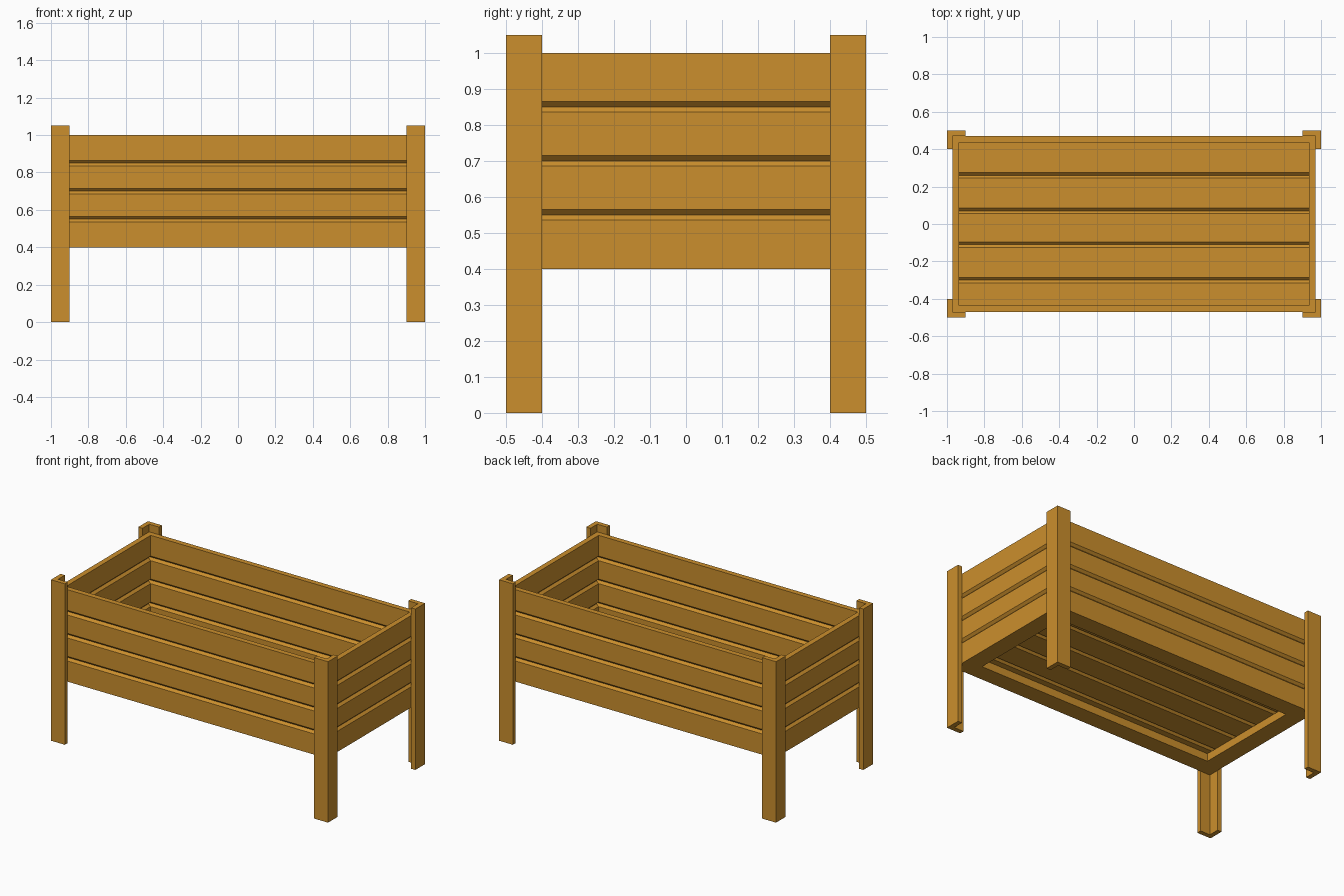
import bpy
import bmesh
from mathutils import Vector

cube = bpy.data.objects.get("Cube")
if cube:
    bpy.data.objects.remove(cube, do_unlink=True)

# Single wood colour
COLOUR = (0.60, 0.275, 0.026, 1.0)
wood = bpy.data.materials.new("warm wood")
wood.use_nodes = True
wood.diffuse_color = COLOUR
bsdf = wood.node_tree.nodes["Principled BSDF"]
bsdf.inputs["Base Color"].default_value = COLOUR
bsdf.inputs["Roughness"].default_value = 0.8

OUT_X, OUT_Y = 0.97, 0.47      # outer faces of the walls
THICK = 0.035                  # board thickness
IN_X, IN_Y = OUT_X - THICK, OUT_Y - THICK
BOTTOM, TOP = 0.4, 1.0
GROOVE = 0.015                 # board edge chamfer


def extrude_profile(name, points, offset):
    """Make a prism from a closed loop of points and an extrusion vector."""
    bm = bmesh.new()
    face = bm.faces.new([bm.verts.new(p) for p in points])
    new = bmesh.ops.extrude_face_region(bm, geom=[face])["geom"]
    verts = [v for v in new if isinstance(v, bmesh.types.BMVert)]
    bmesh.ops.translate(bm, verts=verts, vec=Vector(offset))
    bmesh.ops.recalc_face_normals(bm, faces=bm.faces)
    mesh = bpy.data.meshes.new(name)
    bm.to_mesh(mesh)
    bm.free()
    mesh.materials.append(wood)
    obj = bpy.data.objects.new(name, mesh)
    bpy.context.collection.objects.link(obj)
    return obj


def board_profile(lo, hi, near, far, cut_lo, cut_hi):
    """Board section as (width, depth) pairs, with chamfers on chosen edges."""
    a = GROOVE if cut_lo else 0
    b = GROOVE if cut_hi else 0
    loop = [(lo + a, near), (hi - b, near)]
    if b:
        loop += [(hi, near + b), (hi, far - b)]
    loop += [(hi - b, far), (lo + a, far)]
    if a:
        loop += [(lo, far - a), (lo, near + a)]
    return loop


# Four walls of four stacked boards
ROWS = 4
step = (TOP - BOTTOM) / ROWS
for i in range(ROWS):
    lo = BOTTOM + i * step
    cuts = (i > 0, i < ROWS - 1)
    for side, sign in (("front", -1), ("back", 1)):
        section = board_profile(lo, lo + step, IN_Y, OUT_Y, *cuts)
        extrude_profile(f"{side}_wall_board_{i + 1}",
                        [(-OUT_X, sign * d, z) for z, d in section],
                        (2 * OUT_X, 0, 0))
    for side, sign in (("right", -1), ("left", 1)):
        section = board_profile(lo, lo + step, IN_X, OUT_X, *cuts)
        extrude_profile(f"{side}_wall_board_{i + 1}",
                        [(sign * d, -IN_Y, z) for z, d in section],
                        (0, 2 * IN_Y, 0))

# Floor boards running along the length
FLOOR = BOTTOM + 0.05
edges = [-IN_Y, -0.30, -0.11, 0.07, 0.26, IN_Y]
for i, (lo, hi) in enumerate(zip(edges, edges[1:])):
    section = board_profile(lo, hi, FLOOR, FLOOR + THICK, i > 0, hi < IN_Y)
    extrude_profile(f"floor_board_{i + 1}",
                    [(-IN_X, y, z) for y, z in section], (2 * IN_X, 0, 0))

# Support rails under the floor
RAIL = 0.08
for side, sign in (("front", -1), ("back", 1)):
    y0, y1 = sign * IN_Y, sign * (IN_Y - RAIL)
    extrude_profile(f"{side}_floor_rail",
                    [(-IN_X, y0, BOTTOM), (-IN_X, y1, BOTTOM),
                     (-IN_X, y1, FLOOR), (-IN_X, y0, FLOOR)],
                    (2 * IN_X, 0, 0))
for side, sign in (("right", -1), ("left", 1)):
    x0, x1 = sign * IN_X, sign * (IN_X - RAIL)
    y = IN_Y - RAIL
    extrude_profile(f"{side}_floor_rail",
                    [(x0, -y, BOTTOM), (x1, -y, BOTTOM),
                     (x1, -y, FLOOR), (x0, -y, FLOOR)],
                    (0, 2 * y, 0))

# Angle-section corner legs
leg = [(1, 0.5), (0.9, 0.5), (0.9, OUT_Y), (OUT_X, OUT_Y), (OUT_X, 0.4), (1, 0.4)]
for end, sy in (("front", -1), ("back", 1)):
    for side, sx in (("right", -1), ("left", 1)):
        extrude_profile(f"{end}_{side}_leg",
                        [(sx * x, sy * y, 0) for x, y in leg], (0, 0, 1.05))
